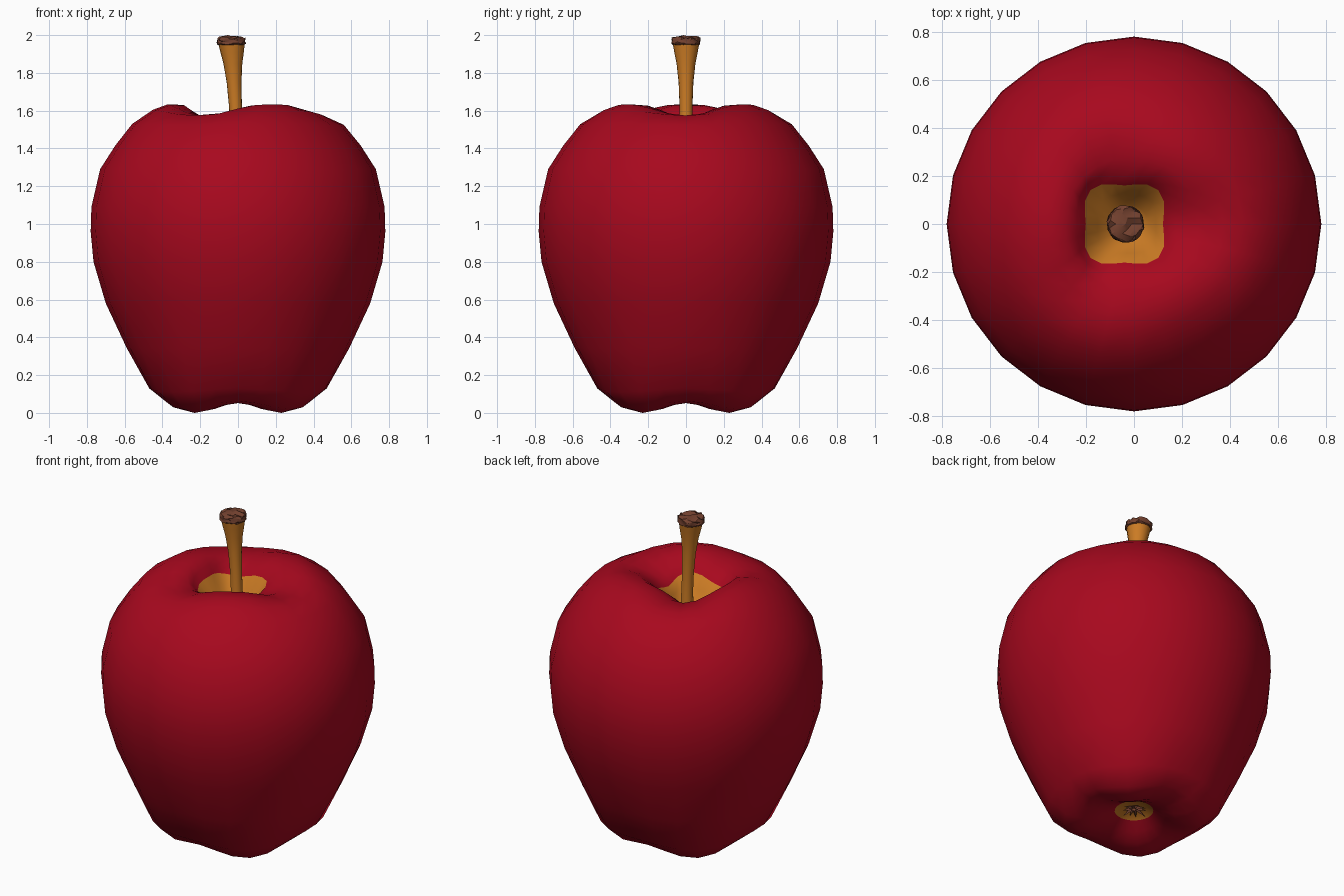
import bpy, bmesh, math, random
from mathutils import Vector

if "Cube" in bpy.data.objects:
    bpy.data.objects.remove(bpy.data.objects["Cube"])

random.seed(4)


def material(name, rgb):
    m = bpy.data.materials.new(name)
    m.diffuse_color = (*rgb, 1)
    m.use_nodes = True
    m.node_tree.nodes["Principled BSDF"].inputs["Base Color"].default_value = m.diffuse_color
    return m


RED = material("red skin", (0.39, 0.0025, 0.013))
YELLOW = material("golden flesh", (0.60, 0.20, 0.018))
BROWN = material("brown bark", (0.17, 0.052, 0.028))


def finish(bm, name, mats, angle=60):
    bmesh.ops.recalc_face_normals(bm, faces=bm.faces)
    me = bpy.data.meshes.new(name)
    bm.to_mesh(me)
    bm.free()
    for m in mats:
        me.materials.append(m)
    ob = bpy.data.objects.new(name, me)
    bpy.context.collection.objects.link(ob)
    bpy.ops.object.select_all(action='DESELECT')
    ob.select_set(True)
    bpy.context.view_layer.objects.active = ob
    bpy.ops.object.shade_smooth_by_angle(angle=math.radians(angle))
    return ob


def lathe(rings, n, point, mat_of):
    """Skin a stack of rings, closing both ends."""
    bm = bmesh.new()
    loops = [[bm.verts.new(point(r, 2 * math.pi * i / n)) for i in range(n)] for r in rings]
    for k in range(len(loops) - 1):
        a, b = loops[k], loops[k + 1]
        for i in range(n):
            j = (i + 1) % n
            bm.faces.new((a[i], a[j], b[j], b[i])).material_index = mat_of(k)
    bm.faces.new(loops[0][::-1]).material_index = mat_of(0)
    bm.faces.new(loops[-1]).material_index = mat_of(len(loops) - 2)
    return bm


# Apple body: radius, height, bottom lobe depth, top lobe depth, x shift, squareness
body = [
    (0.03, 0.115, 0, 0, 0, 0), (0.075, 0.11, 0, 0, 0, 0), (0.11, 0.09, 0, 0, 0, 0),
    (0.17, 0.05, 0.015, 0, 0, 0), (0.24, 0.012, 0.04, 0, 0, 0),
    (0.31, 0.0, 0.053, 0, 0, 0), (0.38, 0.018, 0.045, 0, 0, 0),
    (0.47, 0.11, 0.02, 0, 0, 0), (0.59, 0.34, 0.005, 0, 0, 0), (0.70, 0.58, 0, 0, 0, 0),
    (0.765, 0.80, 0, 0, 0, 0), (0.78, 0.96, 0, 0, 0, 0), (0.776, 1.09, 0, 0, 0, 0),
    (0.73, 1.29, 0, 0, 0, 0), (0.65, 1.415, 0, 0, 0, 0), (0.56, 1.53, 0, 0.005, 0, 0),
    (0.45, 1.605, 0, 0.03, 0, 0), (0.37, 1.634, 0, 0.06, 0, 0),
    (0.28, 1.63, 0, 0.065, -0.01, 0), (0.22, 1.59, 0, 0.055, -0.03, 0.5),
    (0.18, 1.545, 0, 0.04, -0.04, 0.9), (0.13, 1.47, 0, 0.01, -0.03, 0.6),
    (0.08, 1.40, 0, 0, -0.02, 0), (0.04, 1.37, 0, 0, -0.02, 0),
]


def body_point(ring, t):
    r, z, low, high, shift, square = ring
    r *= 1 - 0.12 * square * math.cos(4 * t)
    if r > 0.3 and low:
        r *= 1 + 0.05 * min(1, low / 0.02) * (0.5 - 0.5 * math.cos(4 * t))
    z += low * (0.5 + 0.5 * math.cos(4 * t)) - high * (0.5 + 0.5 * math.cos(3 * t)) ** 1.4
    return (r * math.cos(t) + shift, r * math.sin(t), z)


bm = lathe(body, 24, body_point, lambda k: 1 if k < 2 or k >= 20 else 0)
finish(bm, "apple_body", [RED, YELLOW])

# Stem: flared and leaning slightly to the left
stem = [(0.04, 1.35), (0.034, 1.5), (0.034, 1.62), (0.039, 1.75),
        (0.05, 1.85), (0.062, 1.91), (0.07, 1.955)]


def stem_point(ring, t):
    r, z = ring
    lean = -0.008 - 0.026 * max(0, (z - 1.5) / 0.45) ** 1.2
    return (r * math.cos(t) + lean, r * math.sin(t), z)


finish(lathe(stem, 16, stem_point, lambda k: 0), "stem", [YELLOW])

# Rough broken tip of the stem
bm = bmesh.new()
bmesh.ops.create_icosphere(bm, subdivisions=3, radius=1)
for v in bm.verts:
    d = v.co.normalized()
    flat = math.hypot(d.x, d.y)
    s = 0.077 * random.uniform(0.93, 1.04) / max(0.78, flat)
    z = 1.974 + 0.014 * d.z + random.uniform(-0.01, 0.01) if d.z > 0 else 1.966 + 0.025 * d.z
    v.co = Vector((d.x * s - 0.035, d.y * s, min(2.0, z)))
max(bm.verts, key=lambda v: v.co.z).co.z = 2.0
finish(bm, "stem_tip", [BROWN], 30)

# Dried blossom sepals in the hollow underneath
bm = bmesh.new()
for i in range(10):
    t = 2 * math.pi * (i + random.uniform(-0.2, 0.2)) / 10
    out = Vector((math.cos(t), math.sin(t), 0))
    side = Vector((-out.y, out.x, 0)) * 0.012
    base = out * 0.015 + Vector((0, 0, 0.113))
    tip = bm.verts.new(out * random.uniform(0.06, 0.085) + Vector((0, 0, random.uniform(0.075, 0.095))))
    a, b = bm.verts.new(base + side), bm.verts.new(base - side)
    c = bm.verts.new(base + Vector((0, 0, -0.018)))
    for f in ((a, b, tip), (b, c, tip), (c, a, tip), (a, c, b)):
        bm.faces.new(f)
finish(bm, "sepals", [BROWN], 30)
